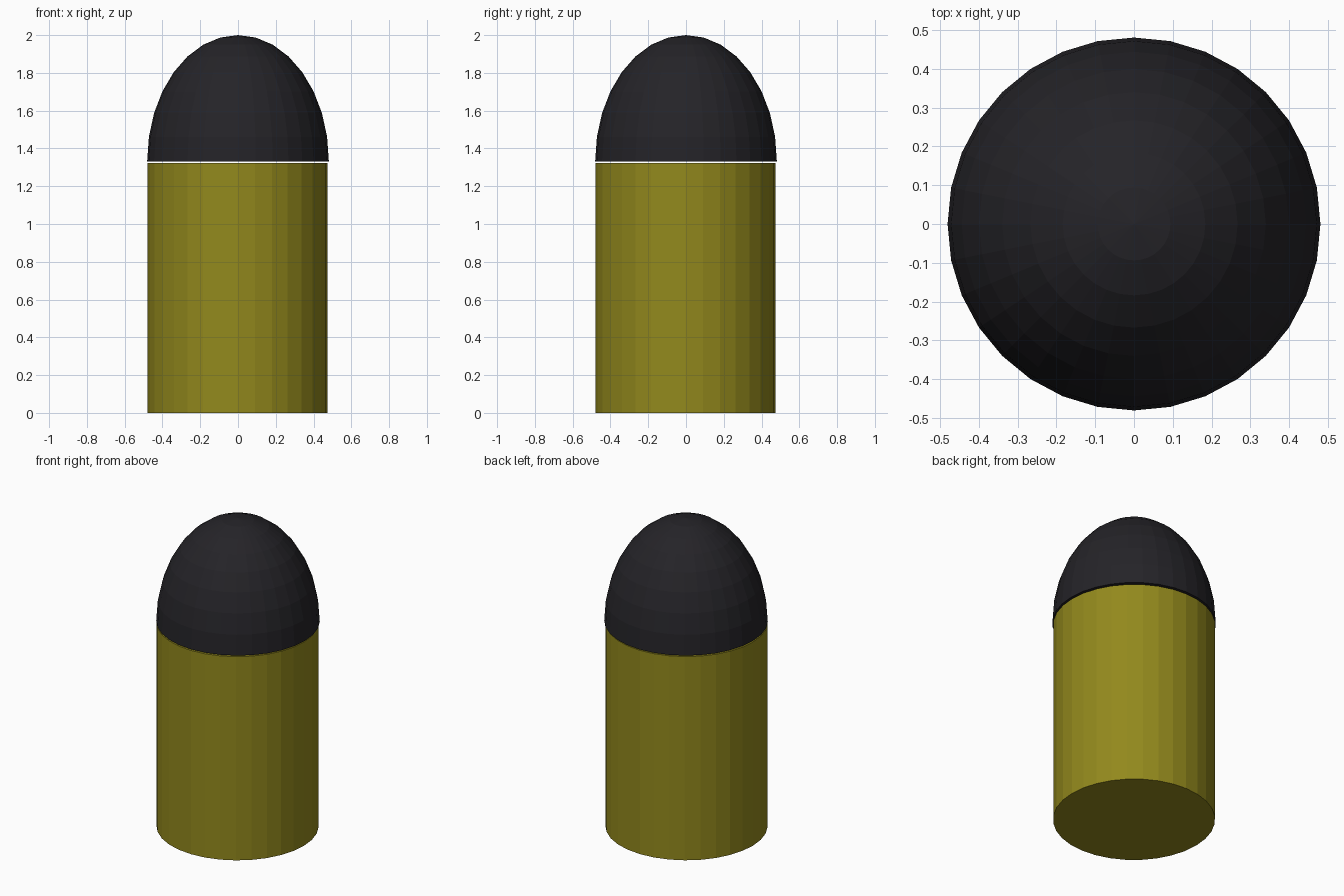
import bpy, bmesh
from mathutils import Matrix

if "Cube" in bpy.data.objects:
    bpy.data.objects.remove(bpy.data.objects["Cube"])

SIDES = 32
BODY_R, BODY_H = 0.477, 1.322
DOME_R, DOME_Z, TOP = 0.481, 1.331, 2.0


def add_part(name, bm, color):
    mesh = bpy.data.meshes.new(name)
    bmesh.ops.recalc_face_normals(bm, faces=bm.faces)
    bm.to_mesh(mesh)
    bm.free()
    mat = bpy.data.materials.new(name + "_colour")
    mat.diffuse_color = (*color, 1)
    mat.use_nodes = True
    mat.node_tree.nodes["Principled BSDF"].inputs["Base Color"].default_value = mat.diffuse_color
    mesh.materials.append(mat)
    obj = bpy.data.objects.new(name, mesh)
    bpy.context.collection.objects.link(obj)
    return obj


# Brass-coloured cylindrical body
bm = bmesh.new()
bmesh.ops.create_cone(bm, cap_ends=True, segments=SIDES, radius1=BODY_R,
                      radius2=BODY_R, depth=BODY_H,
                      matrix=Matrix.Translation((-0.002, -0.002, BODY_H / 2)))
add_part("casing", bm, (0.29, 0.25, 0.012))

# Dark dome: upper half of a stretched sphere, closed underneath
bm = bmesh.new()
bmesh.ops.create_uvsphere(bm, u_segments=SIDES, v_segments=16, radius=1)
bmesh.ops.delete(bm, geom=[v for v in bm.verts if v.co.z < -0.01], context='VERTS')
bmesh.ops.holes_fill(bm, edges=[e for e in bm.edges if e.is_boundary], sides=0)
bmesh.ops.scale(bm, vec=(DOME_R, DOME_R, TOP - DOME_Z), verts=bm.verts)
bmesh.ops.translate(bm, vec=(0, 0, DOME_Z), verts=bm.verts)
add_part("dome_tip", bm, (0.018, 0.017, 0.021))
